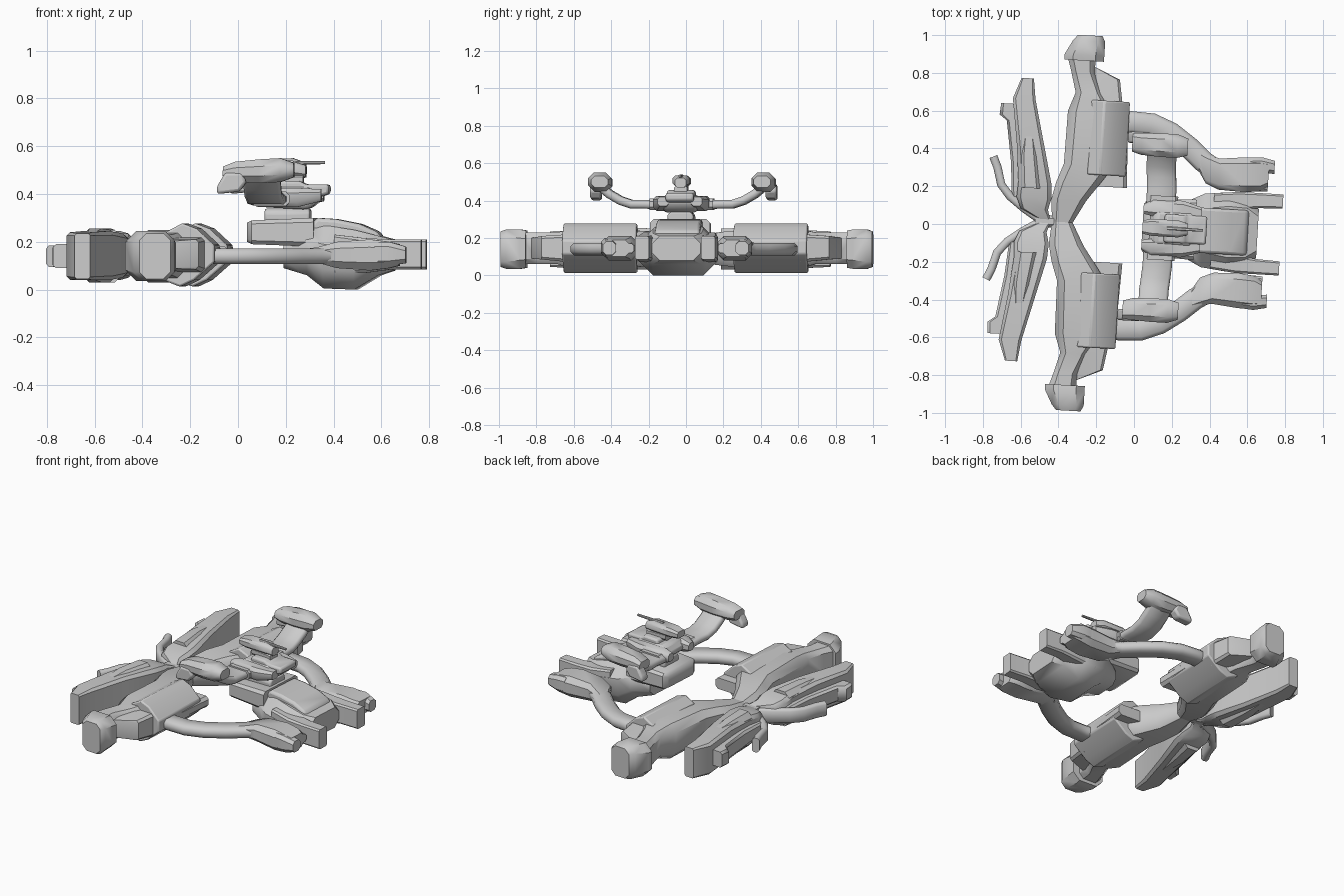
import bpy, bmesh
from mathutils import Vector

YAW, SHIFT = -0.059, -0.012      # the whole machine lies slightly turned


def finish(name, bm, mirror, bevel=0.0, angle=0.75):
    bmesh.ops.recalc_face_normals(bm, faces=bm.faces)
    me = bpy.data.meshes.new(name)
    bm.to_mesh(me)
    bm.free()
    ob = bpy.data.objects.new(name, me)
    bpy.context.collection.objects.link(ob)
    ob.rotation_euler.z = YAW
    ob.location = (-.005, SHIFT, 0)
    if bevel:
        b = ob.modifiers.new("bevel", 'BEVEL')
        b.width, b.segments, b.limit_method = bevel, 2, 'ANGLE'
    if mirror:
        m = ob.modifiers.new("mirror", 'MIRROR')
        m.use_axis = (False, True, False)
        m.use_mirror_merge = False
    bpy.ops.object.select_all(action='DESELECT')
    bpy.context.view_layer.objects.active = ob
    ob.select_set(True)
    bpy.ops.object.shade_smooth_by_angle(angle=angle)
    return ob


def skin(bm, rings):
    rs = [[bm.verts.new(p) for p in r] for r in rings]
    n = len(rs[0])
    for a, b in zip(rs, rs[1:]):
        for i in range(n):
            bm.faces.new((a[i], a[(i + 1) % n], b[(i + 1) % n], b[i]))
    bm.faces.new(rs[0])
    bm.faces.new(rs[-1])


def octagon(a0, a1, z0, z1, c):
    d = c * min(a1 - a0, z1 - z0)
    return [(a0 + d, z0), (a1 - d, z0), (a1, z0 + d), (a1, z1 - d),
            (a1 - d, z1), (a0 + d, z1), (a0, z1 - d), (a0, z0 + d)]


def loft(name, axis, sections, c=0.25, mirror=True, bevel=0.0, angle=0.75):
    """Sections are (position on axis, side min, side max, z min, z max)."""
    bm = bmesh.new()
    rings = []
    for p, *s in sections:
        o = octagon(*s, c)
        rings.append([(p, a, z) if axis == 'x' else (a, p, z) for a, z in o])
    skin(bm, rings)
    return finish(name, bm, mirror, bevel, angle)


def prism(name, profile, y0, y1, mirror=True, bevel=0.0):
    """Profile in x and z, extruded along y."""
    bm = bmesh.new()
    skin(bm, [[(x, y, z) for x, z in profile] for y in (y0, y1)])
    return finish(name, bm, mirror, bevel)


def bar(name, path, half_w, half_h, side, mirror=True):
    """Rounded strip swept on a path; side is None for a level path."""
    bm = bmesh.new()
    pts = [Vector(p) for p in path]
    rings = []
    for i, p in enumerate(pts):
        t = (pts[min(i + 1, len(pts) - 1)] - pts[max(i - 1, 0)]).normalized()
        s = Vector(side) if side else t.cross(Vector((0, 0, 1))).normalized()
        u = s.cross(t).normalized()
        o = octagon(-half_w, half_w, -half_h, half_h, 0.28)
        rings.append([p + s * a + u * b for a, b in o])
    skin(bm, rings)
    return finish(name, bm, mirror, angle=0.9)


# Large side limbs
loft("side_limb", 'y', [
    (0.00, -.43, -.32, .09, .20), (0.12, -.44, -.255, .06, .22),
    (0.21, -.42, -.19, .05, .235), (0.31, -.385, -.12, .04, .24),
    (0.59, -.38, -.13, .03, .25), (0.69, -.345, -.20, .06, .23),
    (0.80, -.375, -.25, .06, .23), (0.88, -.40, -.25, .06, .23)], c=.2)
loft("limb_end_pod", 'y', [
    (0.86, -.415, -.205, .04, .24), (0.89, -.415, -.205, .035, .245),
    (0.965, -.375, -.205, .035, .245), (0.995, -.35, -.22, .045, .235)], c=.22)
prism("limb_armour", [(-.26, .24), (-.19, .278), (-.13, .255), (-.055, .185),
      (-.055, .115), (-.14, .04), (-.20, .012), (-.27, .04)], .26, .655, bevel=.008)
loft("limb_inner_fin", 'y', [(.20, -.22, -.045, .11, .18), (.45, -.2, -.055, .11, .18)])
loft("limb_outer_flap", 'y', [
    (.62, -.28, -.09, .07, .22), (.77, -.27, -.115, .085, .21), (.83, -.28, -.25, .09, .2)], c=.1)

# Rear wings: thick inner block, tall slab and outer panel
loft("rear_wing", 'y', [
    (.01, -.50, -.44, .10, .19), (.06, -.60, -.455, .08, .21),
    (.12, -.625, -.44, .06, .225), (.20, -.62, -.445, .05, .235), (.40, -.64, -.495, .04, .245),
    (.64, -.675, -.555, .04, .24), (.75, -.635, -.57, .045, .235)], c=.12)
loft("wing_outer_panel", 'y', [
    (.12, -.65, -.56, .11, .18), (.30, -.665, -.58, .09, .19),
    (.52, -.70, -.62, .09, .19), (.55, -.74, -.63, .09, .19),
    (.61, -.735, -.65, .09, .19)], c=.15)
loft("wing_top_block", 'y', [
    (.17, -.615, -.49, .03, .25), (.34, -.625, -.52, .03, .255), (.48, -.61, -.55, .04, .24)])
bar("wing_hook", [(-.50, .01, .14), (-.58, .06, .14), (-.66, .12, .14), (-.71, .18, .14),
    (-.735, .27, .14), (-.76, .325, .14)], .022, .045, None)
loft("rear_joint", 'x', [(-.52, -.035, .035, .1, .19), (-.38, -.03, .03, .1, .19)], mirror=False)

# Curved connecting arms with forward claws
bar("curved_arm", [(-.16, .53, .14), (-.04, .55, .14), (.07, .545, .14), (.17, .505, .14),
    (.27, .435, .14), (.35, .365, .14), (.42, .32, .145), (.50, .30, .145)], .058, .033, None)
loft("claw_palm", 'x', [
    (.32, .33, .42, .11, .17), (.37, .25, .40, .11, .18), (.44, .22, .385, .09, .20),
    (.58, .215, .40, .08, .21), (.66, .225, .40, .09, .20), (.70, .25, .39, .10, .19)])
loft("claw_outer_finger", 'x', [
    (.60, .32, .40, .10, .20), (.66, .325, .405, .10, .20), (.73, .32, .39, .11, .18)])
loft("claw_inner_finger", 'x', [(.60, .22, .29, .11, .18), (.70, .225, .29, .12, .17)])

# Main hull
loft("hull", 'x', [
    (.20, -.10, .10, .09, .20), (.30, -.16, .16, .06, .27), (.37, -.195, .195, .005, .27),
    (.50, -.21, .21, .00, .25), (.60, -.18, .18, .06, .225), (.66, -.13, .13, .08, .21)],
    c=.3, mirror=False)
loft("hull_front_deck", 'x', [
    (.05, -.12, .12, .20, .28), (.07, -.15, .15, .19, .29), (.33, -.16, .16, .18, .30)],
    c=.15, mirror=False)
loft("hull_prong", 'x', [
    (.42, .12, .20, .07, .23), (.55, .12, .215, .07, .215), (.66, .135, .215, .085, .21),
    (.785, .14, .215, .085, .21)], c=.12)
prism("hull_roof", [(.30, .25), (.34, .30), (.42, .295), (.52, .275), (.60, .24), (.62, .2)],
      -.12, .12, mirror=False, bevel=.015)

# Turret stack over the hull
loft("turret_neck", 'x', [(.12, -.07, .07, .27, .34), (.31, -.07, .07, .27, .34)],
     mirror=False, bevel=.01)
prism("turret_body", [(.08, .38), (.11, .345), (.30, .335), (.34, .36), (.36, .40),
      (.30, .43), (.12, .43)], -.09, .09, mirror=False, bevel=.018)
loft("turret_side_pod", 'x', [
    (.05, .07, .12, .36, .41), (.10, .06, .15, .345, .425), (.26, .06, .15, .345, .425),
    (.36, .06, .12, .37, .42)])
prism("turret_top_plate", [(.16, .41), (.17, .455), (.27, .455), (.29, .44), (.39, .44),
      (.39, .40), (.34, .385)], -.075, .075, mirror=False, bevel=.012)
loft("sensor_neck", 'x', [(.14, -.035, .035, .44, .49), (.28, -.035, .035, .44, .48)], mirror=False)
loft("sensor_head", 'x', [
    (.05, -.035, .035, .48, .52), (.10, -.045, .045, .475, .53),
    (.24, -.045, .045, .475, .535), (.29, -.03, .03, .47, .52)], mirror=False)
loft("sensor_rod", 'x', [(.18, -.01, .01, .52, .54), (.37, -.007, .007, .525, .537)], mirror=False)

# Raised side booms and their end guns
bar("side_boom", [(.14, .10, .375), (.14, .20, .38), (.135, .27, .38), (.13, .33, .40),
    (.13, .39, .435), (.13, .45, .485)], .078, .023, (1, 0, 0))
loft("boom_collar", 'y', [(.13, .07, .23, .35, .41), (.17, .07, .23, .35, .41)])
loft("boom_gun", 'x', [
    (-.03, .395, .49, .46, .515), (.02, .38, .495, .45, .535), (.12, .375, .50, .445, .545),
    (.21, .375, .50, .45, .55), (.265, .39, .48, .47, .53)], c=.3)
prism("boom_gun_grip", [(-.055, .40), (-.055, .43), (-.02, .49), (.05, .49), (.07, .45), (.04, .41)],
      .44, .50, bevel=.012)
